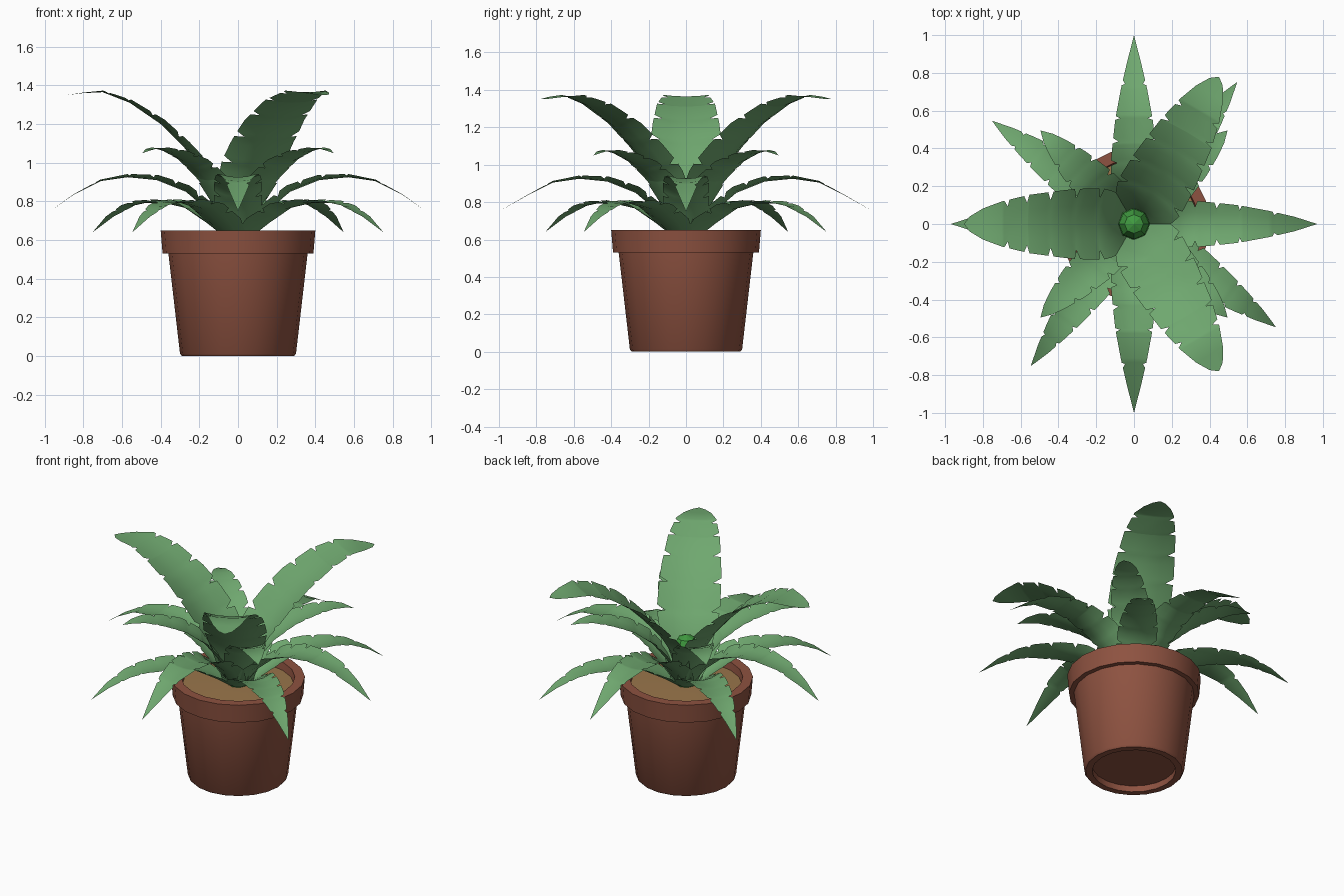
import bpy, bmesh, math
from mathutils import Vector

if "Cube" in bpy.data.objects:
    bpy.data.objects.remove(bpy.data.objects["Cube"])


def material(name, rgb):
    m = bpy.data.materials.new(name)
    m.diffuse_color = (*rgb, 1)
    m.use_nodes = True
    m.node_tree.nodes["Principled BSDF"].inputs["Base Color"].default_value = m.diffuse_color
    return m


LEAF = material("leaf_green", (0.16, 0.39, 0.16))
BUD = material("bud_green", (0.05, 0.32, 0.05))
CLAY = material("clay", (0.27, 0.085, 0.052))
SOIL = material("soil", (0.32, 0.18, 0.07))


def make_object(name, verts, faces, mat, angle=35):
    me = bpy.data.meshes.new(name)
    me.from_pydata(verts, [], faces)
    bm = bmesh.new()
    bm.from_mesh(me)
    bmesh.ops.remove_doubles(bm, verts=bm.verts, dist=1e-5)
    bmesh.ops.recalc_face_normals(bm, faces=bm.faces)
    bm.to_mesh(me)
    bm.free()
    ob = bpy.data.objects.new(name, me)
    bpy.context.collection.objects.link(ob)
    me.materials.append(mat)
    if angle:
        bpy.ops.object.select_all(action='DESELECT')
        ob.select_set(True)
        bpy.context.view_layer.objects.active = ob
        bpy.ops.object.shade_smooth_by_angle(angle=math.radians(angle))
    return ob


def lathe(name, profile, n, mat, angle=35):
    verts = [(r * math.cos(2 * math.pi * i / n), r * math.sin(2 * math.pi * i / n), z)
             for r, z in profile for i in range(n)]
    faces = [(j * n + i, j * n + (i + 1) % n, (j + 1) * n + (i + 1) % n, (j + 1) * n + i)
             for j in range(len(profile) - 1) for i in range(n)]
    return make_object(name, verts, faces, mat, angle)


def interp(points, x):
    for (a, va), (b, vb) in zip(points, points[1:]):
        if x <= b:
            return va + (vb - va) * (x - a) / (b - a)
    return points[-1][1]


def leaf(name, spine, widths, notches, cup, degrees):
    """Channelled blade along a (radius, height) spine, edges torn at the notches."""
    radii = {r: 1.0 for r, z in spine}
    for r in notches:
        radii.update({r - 0.008: 1.0, r: 0.74, r + 0.018: 1.0})
    rows = sorted(radii.items())
    r0, r1 = spine[0][0], spine[-1][0]
    ca, sa = math.cos(math.radians(degrees)), math.sin(math.radians(degrees))
    verts, faces = [], []
    for r, edge in rows:
        z, w = interp(spine, r), interp(widths, r)
        # slope of the spine gives the direction the edges curl towards
        ra, rb = max(r0, r - 0.06), min(r1, r + 0.06)
        t = Vector((rb - ra, interp(spine, rb) - interp(spine, ra))).normalized()
        depth = cup * (1 - (r - r0) / (r1 - r0))
        for u in (-edge, -0.5, 0, 0.5, edge):
            lift = depth * w * u * u
            x, y = r - t.y * lift, w * u
            verts.append((x * ca - y * sa, x * sa + y * ca, z + t.x * lift))
    for j in range(len(rows) - 1):
        for i in range(4):
            a = j * 5 + i
            faces.append((a, a + 1, a + 6, a + 5))
    return make_object(name, verts, faces, LEAF, 40)


# Terracotta pot with rim, inner wall and recessed underside
lathe("pot", [(0, 0.04), (0.25, 0.04), (0.25, 0), (0.29, 0), (0.30, 0.012), (0.36, 0.53),
              (0.39, 0.53), (0.40, 0.65), (0.34, 0.65), (0.33, 0.56)], 20, CLAY)
lathe("soil", [(0.337, 0.60), (0.15, 0.605), (0, 0.61)], 20, SOIL)

# Central bud
lathe("bud", [(0, 0.60), (0.06, 0.60), (0.085, 0.75), (0.08, 0.85), (0.05, 0.91), (0, 0.93)],
      8, BUD, 0)

# Three tall broad leaves
for k, a in enumerate((60, 180, 300)):
    leaf(f"tall_leaf_{k}",
         [(0.03, 0.62), (0.09, 0.82), (0.16, 0.94), (0.28, 1.08), (0.40, 1.20), (0.56, 1.31),
          (0.70, 1.365), (0.80, 1.36), (0.87, 1.352), (0.90, 1.35)],
         [(0.03, 0.09), (0.10, 0.16), (0.2, 0.19), (0.35, 0.185), (0.56, 0.155), (0.7, 0.12),
          (0.8, 0.082), (0.87, 0.04), (0.9, 0.0)],
         (0.2, 0.32, 0.45, 0.57, 0.67), 0.3, a)

# Four medium leaves on the diagonals
for k in range(4):
    leaf(f"middle_leaf_{k}",
         [(0.04, 0.62), (0.12, 0.78), (0.22, 0.91), (0.34, 1.0), (0.46, 1.05), (0.57, 1.075),
          (0.64, 1.07), (0.70, 1.05)],
         [(0.04, 0.07), (0.15, 0.115), (0.3, 0.115), (0.46, 0.09), (0.57, 0.06), (0.64, 0.035),
          (0.7, 0)],
         (0.2, 0.29, 0.4, 0.5), 0.35, 45 + 90 * k)

# Four long arching leaves on the axes
for k in range(4):
    s = 1.0 if k % 2 else 0.97
    leaf(f"arching_leaf_{k}",
         [(0.05, 0.62), (0.14, 0.74), (0.27, 0.85), (0.42, 0.91), (0.57, 0.925), (0.71, 0.905),
          (0.85, 0.835), (s, 0.75)],
         [(0.05, 0.08), (0.15, 0.125), (0.35, 0.122), (0.55, 0.1), (0.71, 0.07), (0.85, 0.038),
          (s, 0)],
         (0.22, 0.33, 0.44, 0.56, 0.74), 0.4, 90 * k)

# Four low drooping leaves between them
for k in range(4):
    leaf(f"low_leaf_{k}",
         [(0.06, 0.61), (0.16, 0.68), (0.3, 0.76), (0.45, 0.79), (0.6, 0.793), (0.7, 0.775),
          (0.82, 0.72), (0.93, 0.64)],
         [(0.06, 0.08), (0.16, 0.12), (0.35, 0.118), (0.55, 0.092), (0.7, 0.062), (0.82, 0.034),
          (0.93, 0)],
         (0.24, 0.36, 0.5, 0.63, 0.75), 0.35, 54 + 90 * k)
